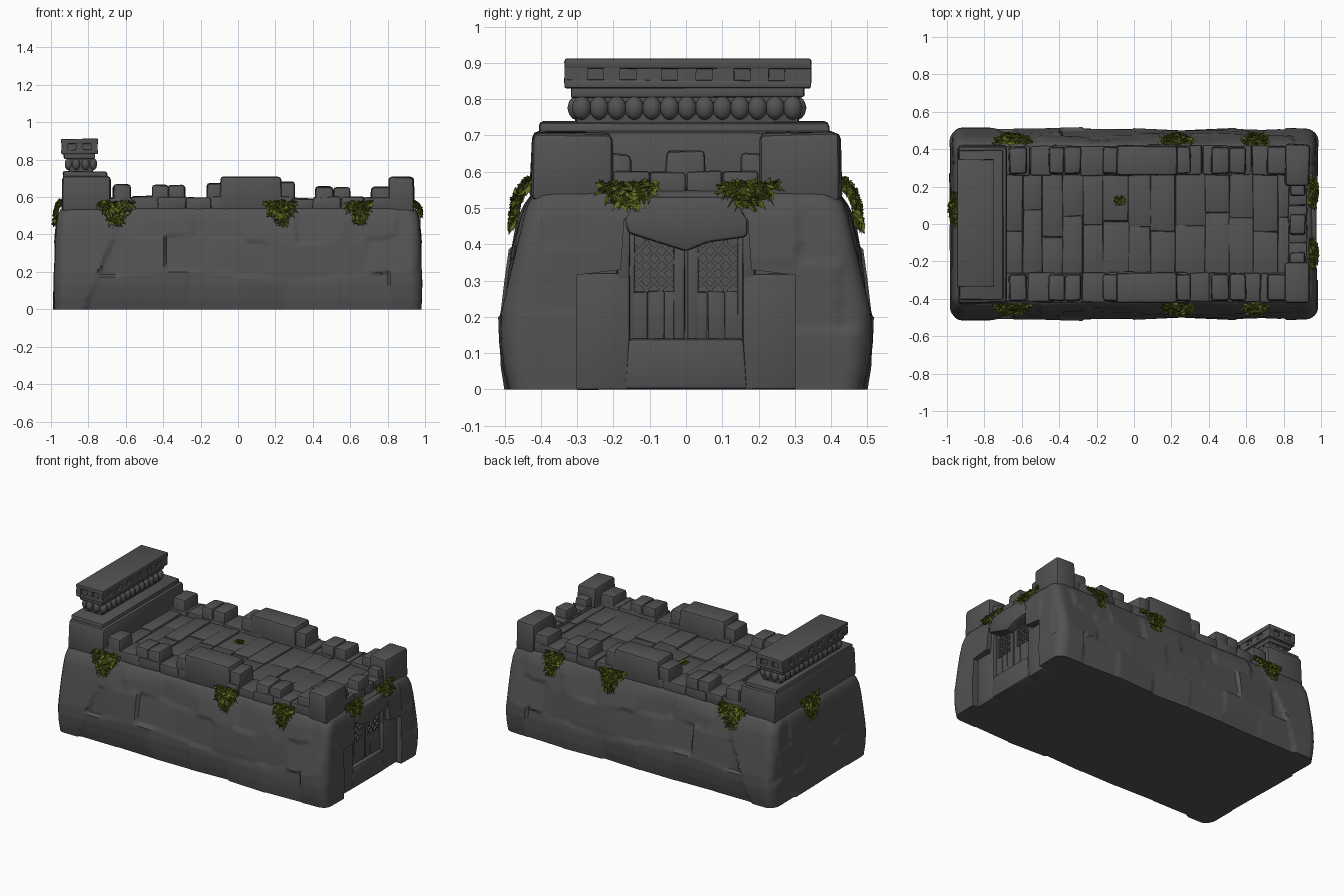
import bpy, bmesh, math, random
from mathutils import Vector, Matrix

if "Cube" in bpy.data.objects:
    bpy.data.objects.remove(bpy.data.objects["Cube"])
random.seed(4)
R = random.uniform

def material(name, rgb):
    m = bpy.data.materials.new(name)
    m.diffuse_color = (*rgb, 1)
    m.use_nodes = True
    m.node_tree.nodes["Principled BSDF"].inputs["Base Color"].default_value = m.diffuse_color
    return m

STONE = material("dark stone", (0.085, 0.085, 0.085))
MOSS = material("moss green", (0.115, 0.15, 0.015))
MOSS_DARK = material("deep moss", (0.05, 0.07, 0.008))

def finish(bm, name, mats=(STONE,), angle=40):
    me = bpy.data.meshes.new(name)
    bm.to_mesh(me)
    bm.free()
    ob = bpy.data.objects.new(name, me)
    bpy.context.collection.objects.link(ob)
    for m in mats:
        me.materials.append(m)
    if angle:
        bpy.ops.object.select_all(action='DESELECT')
        ob.select_set(True)
        bpy.context.view_layer.objects.active = ob
        bpy.ops.object.shade_smooth_by_angle(angle=math.radians(angle))
    return ob

def merge(bm, tmp):
    me = bpy.data.meshes.new("tmp")
    tmp.to_mesh(me)
    tmp.free()
    bm.from_mesh(me)
    bpy.data.meshes.remove(me)

def bevel(bm, width):
    bmesh.ops.bevel(bm, geom=bm.edges[:], offset=width, segments=2, profile=0.5, affect='EDGES')

def block(bm, x0, x1, y0, y1, z0, z1, bev=0.012, jit=0.005, taper=0.0):
    """Hewn stone: box with uneven corners and worn edges."""
    t = bmesh.new()
    bmesh.ops.create_cube(t, size=1)
    for v in t.verts:
        k = 1 - taper if v.co.z > 0 else 1
        v.co = Vector(((x0 + x1) / 2 + v.co.x * (x1 - x0) * k + R(-jit, jit),
                       (y0 + y1) / 2 + v.co.y * (y1 - y0) * k + R(-jit, jit),
                       (z0 + z1) / 2 + v.co.z * (z1 - z0) + R(-jit, jit)))
    if bev:
        bevel(t, bev)
    merge(bm, t)

def prism(bm, pts, x0, x1, bev=0):
    """Outline in (y, z) extruded along x."""
    t = bmesh.new()
    a = [t.verts.new((x0, y, z)) for y, z in pts]
    b = [t.verts.new((x1, y, z)) for y, z in pts]
    t.faces.new(a)
    t.faces.new(b[::-1])
    for i in range(len(pts)):
        j = (i + 1) % len(pts)
        t.faces.new((a[j], a[i], b[i], b[j]))
    bmesh.ops.recalc_face_normals(t, faces=t.faces[:])
    if bev:
        bevel(t, bev)
    merge(bm, t)

# ---- main body: rounded-rectangle loft with uneven masonry relief
PROFILE = [(0, .983, .487), (.06, .984, .50), (.13, .983, .507), (.2, .981, .504), (.3, .979, .488),
           (.4, .976, .47), (.47, .971, .455), (.51, .962, .44), (.535, .948, .425), (.548, .925, .40)]

def ring(hx, hy, r=0.06, nx=120, ny=64, nc=6):
    a, b, out = hx - r, hy - r, []
    c = [Vector((-a, -b)), Vector((a, -b)), Vector((a, b)), Vector((-a, b))]
    for s in range(4):
        p, q, n, ang = c[s], c[(s + 1) % 4], (ny if s % 2 else nx), (s - 1) * math.pi / 2
        for i in range(n + nc):
            th = ang + max(0, i - n) / nc * math.pi / 2
            d = Vector((math.cos(th), math.sin(th)))
            out.append((p.lerp(q, min(1, i / n)) + d * r, d))
    return out

def relief(u, z, long_side):
    row = int((z + 0.02 * math.sin(u * 5)) / 0.185)
    s = u / 0.27 + row * 0.43
    col = math.floor(s)
    rnd = random.Random(row * 131 + col * 17 + long_side * 7)
    d = rnd.uniform(-.006, .006) + rnd.uniform(-.018, .018) * (s - col - .5) \
        + rnd.uniform(-.016, .016) * (z / 0.185 - row - .5)
    if long_side and u < -0.82 + z * 0.4:      # proud corner stone with crack
        d = 0.008
    return d

bm = bmesh.new()
rings = []
for k, (z0, x0, y0) in enumerate(PROFILE):
    nxt = PROFILE[k + 1] if k + 1 < len(PROFILE) else None
    steps = max(1, round((nxt[0] - z0) / 0.014)) if nxt else 1
    for i in range(steps):
        t = i / steps
        z, hx, hy = [(p + (q - p) * t) for p, q in zip((z0, x0, y0), nxt or (z0, x0, y0))]
        loop = []
        for p, d in ring(hx, hy):
            long_side = abs(d.y) > abs(d.x)
            w = abs(d.x ** 2 - d.y ** 2) * min(1, (0.56 - z) / 0.1) * (1 if long_side else 0.5)
            p = p + d * relief(p.x if long_side else p.y, z, long_side) * w
            loop.append(bm.verts.new((p.x, p.y, z)))
        rings.append(loop)
for a, b in zip(rings, rings[1:]):
    for i in range(len(a)):
        j = (i + 1) % len(a)
        bm.faces.new((a[i], a[j], b[j], b[i]))
bm.faces.new(rings[0][::-1])
bm.faces.new(rings[-1])
body = finish(bm, "stone_body", angle=0)

# gate recess cut from the +x end
bm = bmesh.new()
prism(bm, [(-.30, -.1), (.30, -.1), (.30, .315), (.18, .33), (.17, .47), (-.17, .47), (-.18, .33), (-.30, .315)], .90, 1.2)
cutter = finish(bm, "gate_cutter", angle=0)
cutter.hide_render = True
mod = body.modifiers.new("gate", 'BOOLEAN')
mod.operation, mod.solver, mod.object = 'DIFFERENCE', 'EXACT', cutter
bpy.ops.object.select_all(action='DESELECT')
body.select_set(True)
bpy.context.view_layer.objects.active = body
bpy.ops.object.modifier_apply(modifier="gate")
bpy.data.objects.remove(cutter)
bpy.ops.object.shade_smooth_by_angle(angle=math.radians(45))

# ---- gate: jambs, sill, door leaves, lattice windows, keystone
bm = bmesh.new()
for s in (-1, 1):
    block(bm, .88, .945, *sorted((s * .155, s * .305)), 0, .32, .008, .002)
    block(bm, .88, .945, *sorted((s * .155, s * .19)), .30, .47, .006, .002)
prism(bm, [(-.17, 0), (.17, 0), (.16, .14), (-.16, .14)], .88, .95, .012)
finish(bm, "gate_frame")
bm = bmesh.new()
for s in (-1, 1):
    for k in range(3):                          # planks below the window
        y = .012 + k * .048
        block(bm, .89, .922, *sorted((s * y, s * (y + .047))), .13, .27, .004, .002)
    block(bm, .89, .924, *sorted((s * .004, s * .034)), .13, .43, .004, .001)
    block(bm, .89, .924, *sorted((s * .142, s * .16)), .13, .43, .004, .001)
finish(bm, "door_leaves")
bm = bmesh.new()
for s in (-1, 1):
    for sl in (-1, 1):
        for k in range(-3, 4):                  # diagonal bars clipped to the window
            c, hw, hh = k * .042, .056, .07
            lo, hi = max(-hw, (-hh - c) * sl if sl > 0 else c - hh), min(hw, hh - c if sl > 0 else c + hh)
            if hi - lo > .015:
                w = .007
                prism(bm, [(s * .088 + lo, .34 + c + sl * lo - w), (s * .088 + hi, .34 + c + sl * hi - w),
                           (s * .088 + hi, .34 + c + sl * hi + w), (s * .088 + lo, .34 + c + sl * lo + w)],
                      .895, .918 + sl * .002)
finish(bm, "window_lattice")
bm = bmesh.new()
prism(bm, [(-.17, .47), (-.13, .53), (.13, .53), (.17, .47), (.17, .42), (.06, .405), (0, .38), (-.08, .405),
           (-.16, .43)], .88, .975, .012)
finish(bm, "keystone")

# ---- deck slabs
bm = bmesh.new()
x = -.70
while x < .82:
    w = R(.10, .16)
    split = R(-.08, .08)
    for y0, y1 in ((-.28, split), (split, .28)):
        block(bm, x, min(x + w, .85), y0, y1, .53, R(.572, .586), .006, .004)
    x += w
finish(bm, "deck_slabs")

# ---- long parapets: low wall plus merlons (x0, x1, top)
MERLONS = [(-.67, -.57, .668), (-.46, -.37, .665), (-.375, -.28, .665), (-.17, -.08, .675), (-.10, .24, .708),
           (.22, .305, .682), (.41, .51, .655), (.505, .60, .652), (.71, .83, .653)]
bm = bmesh.new()
for s in (-1, 1):
    x = -.70
    while x < .80:
        w = R(.10, .17)
        block(bm, x, min(x + w, .84), *sorted((s * .26, s * .418)), .52, R(.592, .606), .01)
        x += w
    for x0, x1, top in MERLONS:
        big = .01 if x1 - x0 > .2 else 0
        block(bm, x0, x1, *sorted((s * (.265 - big), s * (.415 + big))), .53, top, .016, .004, .06)
finish(bm, "side_battlements")

# ---- gate-end parapet and corner blocks
bm = bmesh.new()
for s in (-1, 1):
    block(bm, .805, .94, *sorted((s * .20, s * .428)), .52, .708, .018, .005, .03)
    block(bm, .83, .92, *sorted((s * .15, s * .22)), .54, .65, .014, .004, .1)
for y in (-.2, -.1, 0, .1):
    block(bm, .825, .925, y, y + .1, .52, .602, .01, .003)
block(bm, .83, .92, -.06, .055, .55, .657, .012, .003, .08)
finish(bm, "gate_battlements")

# ---- rear platform
bm = bmesh.new()
block(bm, -.945, -.68, -.43, .42, .52, .715, .02, .004, .02)
block(bm, -.935, -.70, -.405, .395, .69, .737, .012, .003)
finish(bm, "rear_platform")

# ---- rear altar: lumpy neck, ledge, slab with square niches
bm = bmesh.new()
block(bm, -.905, -.775, -.305, .31, .72, .82, .01, .003)
def lump(x, y):
    m = Matrix.Translation((x, y, .776)) @ Matrix.Diagonal((.022, .027, .034, 1))
    bmesh.ops.create_icosphere(bm, subdivisions=2, radius=1, matrix=m)
for k in range(13):
    for x in (-.905, -.775):
        lump(x, -.288 + k * .0485)
for x in (-.865, -.815):
    lump(x, -.30)
    lump(x, .305)
finish(bm, "altar_neck")
bm = bmesh.new()
block(bm, -.93, -.765, -.318, .326, .805, .832, .006, .002)
block(bm, -.945, -.75, -.335, .345, .83, .853, .005, .002)
block(bm, -.93, -.765, -.32, .33, .84, .90, 0, 0)
block(bm, -.946, -.749, -.335, .345, .884, .912, .007, .002)
edges = [-.335]
for y in (-.25, -.16, -.045, .05, .155, .25):
    edges += [y - .022, y + .022]
edges.append(.345)
for a, b in zip(edges[::2], edges[1::2]):
    for x0, x1 in ((-.943, -.91), (-.785, -.752)):
        block(bm, x0, x1, a, b, .845, .892, 0, .001)
for y0, y1 in ((-.333, -.30), (.31, .343)):
    block(bm, -.867, -.828, y0, y1, .845, .892, 0, .001)
finish(bm, "altar_slab")

# ---- moss: ragged leaf clumps draped over the shoulder
def moss(name, path, place, half, count=300):
    """path: (offset, z) from top to bottom; place maps (u, offset, z) to a point."""
    bm = bmesh.new()
    def at(t):
        f = min(t * (len(path) - 1), len(path) - 1.001)
        i = int(f)
        return Vector(path[i]).lerp(Vector(path[i + 1]), f - i)
    for i in range(count):
        t = random.random() ** 1.3
        u = R(-1, 1) * half * (1 - .75 * t * t)
        p = at(t)
        c = Vector(place(u, p.x + R(-.016, .006), p.y))
        tip = Vector(place(u + R(-.028, .028), p.x + R(-.006, .012), p.y + R(-.032, .016)))
        d = tip - c
        side = d.cross(Vector((R(-1, 1), R(-1, 1), R(-1, 1)))).normalized() * R(.006, .011)
        f = bm.faces.new([bm.verts.new(v) for v in (c - d * .3, c + d * .3 + side, tip, c + d * .3 - side)])
        f.material_index = 1 if random.random() < .3 else 0
    n = 8                                       # solid mat under the leaves
    g = [[bm.verts.new(place((a / n * 2 - 1) * half * .75 * (1 - .6 * (b / 4) ** 2),
                             at(b / 4 * .85).x - .006 + R(-.005, .005), at(b / 4 * .85).y))
          for a in range(n + 1)] for b in range(5)]
    for b in range(4):
        for a in range(n):
            bm.faces.new((g[b][a], g[b][a + 1], g[b + 1][a + 1], g[b + 1][a]))
    finish(bm, name, (MOSS, MOSS_DARK), 0)

SIDE = [(.435, .575), (.458, .55), (.474, .515), (.482, .455)]
for s, tag in ((-1, "front"), (1, "back")):
    for cx, half in ((-.65, .095), (.23, .085), (.65, .065)):
        moss(f"moss_{tag}", SIDE, lambda u, o, z: (cx + u, s * o, z), half)
for cy in (-.16, .17):
    moss("moss_gate_end", [(.945, .57), (.965, .555), (.975, .535), (.98, .515)],
         lambda u, o, z: (o, cy + u, z), .08)
moss("moss_rear", [(.95, .58), (.968, .56), (.98, .52), (.986, .46)], lambda u, o, z: (-o, .08 + u, z), .095)
moss("moss_deck", [(.11, .588), (.13, .59), (.145, .588)], lambda u, o, z: (-.08 + u, o, .586 + abs(z - .585) * .3), .02, 50)
